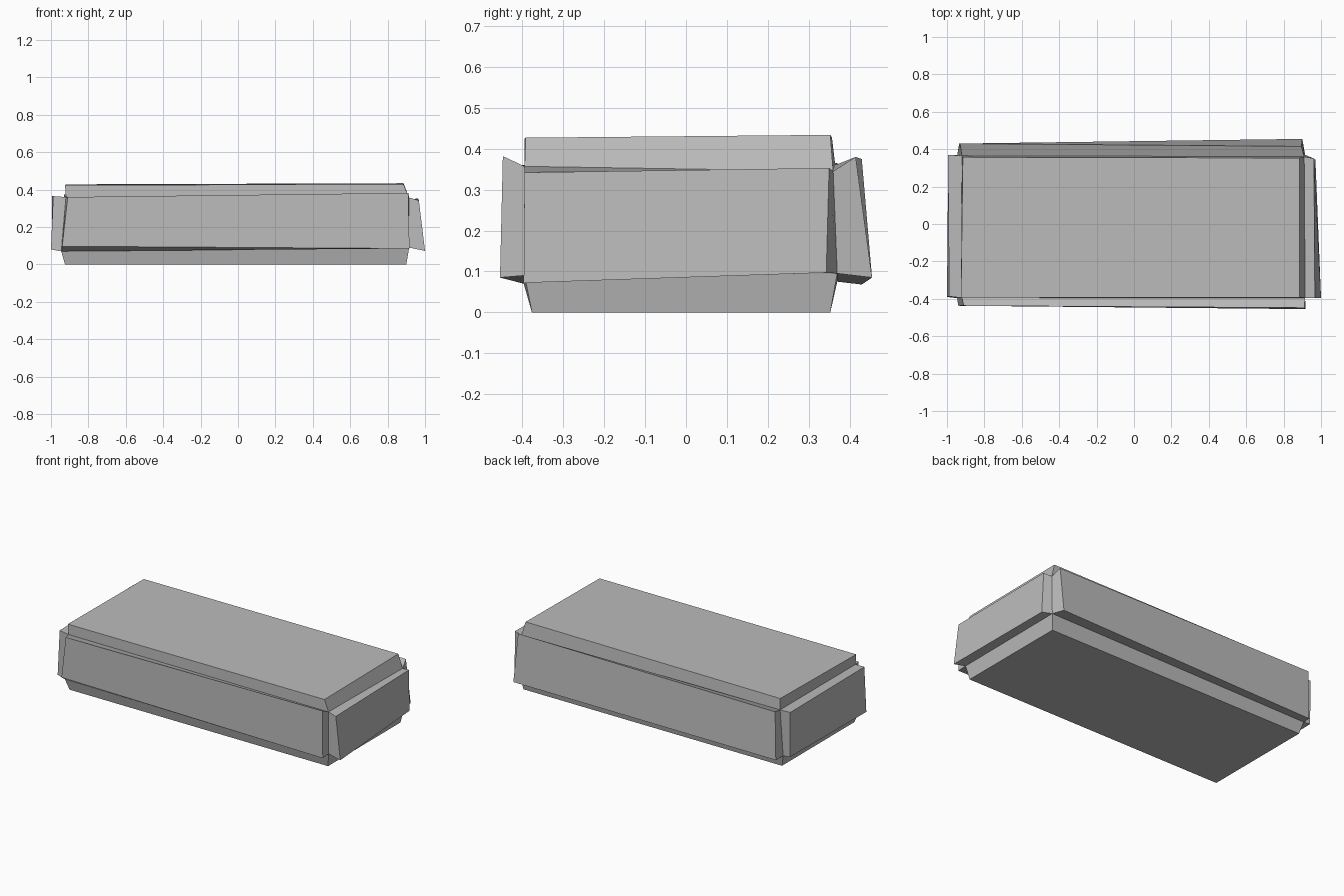
import bpy
import bmesh

mat = bpy.data.materials.new("stone grey")
mat.diffuse_color = (0.5, 0.5, 0.5, 1.0)

# Uneven core corners: bottom ring, then top ring, counter-clockwise from front left
CORE = [(-0.945, -0.397, 0.07), (0.915, -0.395, 0.09), (0.915, 0.37, 0.095), (-0.945, 0.37, 0.075),
        (-0.92, -0.395, 0.36), (0.915, -0.395, 0.357), (0.91, 0.36, 0.345), (-0.92, 0.365, 0.36)]

# Each side of the block: core corners used and the raised plate corners above them
PLATES = {
    "bottom": ((0, 3, 2, 1), [(-0.925, -0.377, 0), (-0.925, 0.353, 0), (0.9, 0.353, 0), (0.9, -0.377, 0)]),
    "top": ((4, 5, 6, 7), [(-0.925, -0.395, 0.425), (0.885, -0.392, 0.427), (0.885, 0.353, 0.434), (-0.915, 0.357, 0.428)]),
    "front": ((0, 1, 5, 4), [(-0.94, -0.437, 0.097), (0.917, -0.455, 0.085), (0.91, -0.448, 0.382), (-0.91, -0.437, 0.36)]),
    "back": ((2, 3, 7, 6), [(0.9, 0.455, 0.085), (-0.935, 0.43, 0.068), (-0.93, 0.43, 0.375), (0.895, 0.415, 0.38)]),
    "right": ((1, 2, 6, 5), [(1.0, -0.397, 0.072), (0.97, 0.343, 0.097), (0.962, 0.35, 0.353), (0.967, -0.395, 0.342)]),
    "left": ((3, 0, 4, 7), [(-0.993, 0.37, 0.08), (-1.0, -0.39, 0.08), (-0.988, -0.387, 0.365), (-0.995, 0.37, 0.365)]),
}

# Rough block: core with one tapered plate raised from every side
bm = bmesh.new()
core = [bm.verts.new(p) for p in CORE]
for corners, outer in PLATES.values():
    base = [core[i] for i in corners]
    cap = [bm.verts.new(p) for p in outer]
    bm.faces.new(cap)
    for i in range(4):
        j = (i + 1) % 4
        bm.faces.new((base[i], base[j], cap[j], cap[i]))
bmesh.ops.recalc_face_normals(bm, faces=bm.faces[:])

mesh = bpy.data.meshes.new("stone_block")
bm.to_mesh(mesh)
bm.free()
mesh.materials.append(mat)
block = bpy.data.objects.new("stone_block", mesh)
bpy.context.collection.objects.link(block)
